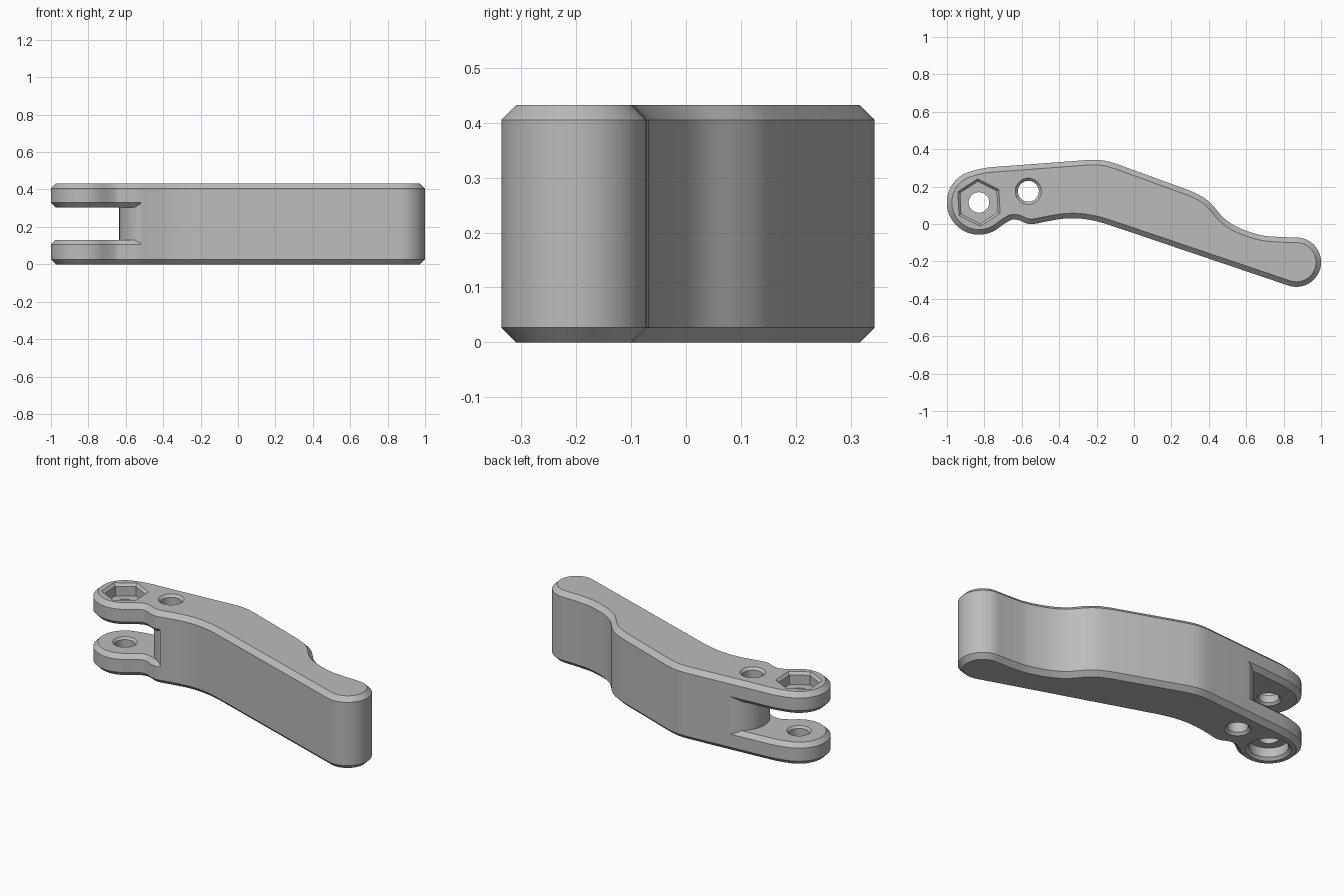
import bpy, bmesh
from math import sin, cos, radians
from mathutils import Vector

if "Cube" in bpy.data.objects:
    bpy.data.objects.remove(bpy.data.objects["Cube"])

HEIGHT, CHAMFER = 0.432, 0.027
SLOT_LOW, SLOT_HIGH = 0.13, 0.305
PIVOT, PIVOT_R = (-0.829, 0.115), 0.172
TIP, TIP_R = (0.868, -0.204), 0.132

grey = bpy.data.materials.new("plain_grey")
grey.use_nodes = True
grey.diffuse_color = (0.5, 0.5, 0.5, 1)
grey.node_tree.nodes["Principled BSDF"].inputs["Base Color"].default_value = (0.5, 0.5, 0.5, 1)


def arc(center, r, start, end, n):
    angles = [radians(start + (end - start) * i / n) for i in range(n + 1)]
    return [Vector((center[0] + r * cos(a), center[1] + r * sin(a))) for a in angles]


def spline(points, steps=5):
    """Smooth curve through the points."""
    p = [Vector(q) for q in points]
    p = [2 * p[0] - p[1]] + p + [2 * p[-1] - p[-2]]
    out = []
    for a, b, c, d in zip(p, p[1:], p[2:], p[3:]):
        for i in range(steps):
            t = i / steps
            out.append(0.5 * (2 * b + (c - a) * t + (2 * a - 5 * b + 4 * c - d) * t ** 2
                              + (3 * b - a - 3 * c + d) * t ** 3))
    return out + [p[-2]]


def offset(loop, amount):
    """Move a counter-clockwise loop outward by the amount."""
    out = []
    for i, p in enumerate(loop):
        e1 = (p - loop[i - 1]).normalized()
        e2 = (loop[(i + 1) % len(loop)] - p).normalized()
        n1, n2 = Vector((e1.y, -e1.x)), Vector((e2.y, -e2.x))
        out.append(p + (n1 + n2) * amount / (1 + n1.dot(n2)))
    return out


def loft(name, rings):
    """Closed solid through (loop, z) rings, bottom to top."""
    bm = bmesh.new()
    rows = [[bm.verts.new((p.x, p.y, z)) for p in loop] for loop, z in rings]
    n = len(rows[0])
    for low, high in zip(rows, rows[1:]):
        for i in range(n):
            j = (i + 1) % n
            bm.faces.new((low[i], low[j], high[j], high[i]))
    bm.faces.new(rows[0][::-1])
    bm.faces.new(rows[-1])
    mesh = bpy.data.meshes.new(name)
    bm.to_mesh(mesh)
    bm.free()
    mesh.materials.append(grey)
    obj = bpy.data.objects.new(name, mesh)
    bpy.context.collection.objects.link(obj)
    return obj


def turned(name, center, profile, sides=48, turn=0):
    """Round or polygonal plug from (radius, z) pairs."""
    return loft(name, [(arc(center, r, turn, turn + 360, sides)[:-1], z) for r, z in profile])


def cut(target, cutter):
    mod = target.modifiers.new("cut", "BOOLEAN")
    mod.operation, mod.solver, mod.object = "DIFFERENCE", "EXACT", cutter
    bpy.context.view_layer.objects.active = target
    bpy.ops.object.modifier_apply(modifier=mod.name)
    bpy.data.objects.remove(cutter)


# Lever outline, counter-clockwise from the top of the pivot eye
outline = arc(PIVOT, PIVOT_R, 108, 308, 40)
outline += spline([(-0.69, 0.004), (-0.65, 0.024), (-0.615, 0.02), (-0.58, 0.005), (-0.54, 0),
                   (-0.46, 0.015), (-0.38, 0.028), (-0.30, 0.03), (-0.22, 0.019), (-0.15, 0.001)])
outline += arc(TIP, TIP_R, 251.5, 450, 36)
outline += spline([(0.78, -0.07), (0.68, -0.06), (0.565, -0.022), (0.484, 0.028),
                   (0.42, 0.1), (0.37, 0.143), (0.30, 0.178)])
outline += spline([(-0.09, 0.32), (-0.15, 0.337), (-0.2, 0.343), (-0.25, 0.342)])
outline += spline([(-0.76, 0.304), (-0.80, 0.299), (-0.84, 0.291)])

# Chamfered lever body
lever = loft("lever", [(offset(outline, -CHAMFER), 0), (outline, CHAMFER),
                       (outline, HEIGHT - CHAMFER), (offset(outline, -CHAMFER), HEIGHT)])

# Fork slot, leaving bevelled lips on both prongs and a rounded inner wall
corners = [Vector(c) for c in ((-1.3, -0.4), (-0.52, -0.4), (-0.52, 0.6), (-1.3, 0.6))]
slot = loft("slot_cutter", [(corners, SLOT_LOW - 0.035), (corners, SLOT_HIGH + 0.035)])
wide, narrow = offset(outline, 0.025), offset(outline, -0.025)
cut(slot, loft("lower_lip", [(wide, SLOT_LOW - 0.05), (narrow, SLOT_LOW)]))
cut(slot, loft("upper_lip", [(narrow, SLOT_HIGH), (wide, SLOT_HIGH + 0.05)]))
cut(slot, turned("inner_wall", (-0.473, 0.165), [(0.162, -0.1), (0.162, 0.6)], 64))
cut(lever, slot)

# Pivot bore with a round recess underneath and eased edges inside the fork
cut(lever, turned("pivot_bore", PIVOT, [
    (0.135, -0.015), (0.105, 0.015), (0.105, 0.07), (0.055, 0.07), (0.055, 0.118),
    (0.067, SLOT_LOW), (0.067, SLOT_HIGH), (0.055, 0.317), (0.055, 0.4)]))

# Hexagonal nut pocket on top
cut(lever, turned("nut_pocket", PIVOT, [
    (0.112, 0.36), (0.112, HEIGHT - 0.015), (0.142, HEIGHT + 0.015)], 6, 33))

# Second through hole with countersunk ends
cut(lever, turned("cross_hole", (-0.565, 0.175), [
    (0.085, -0.015), (0.056, 0.014), (0.056, HEIGHT - 0.014), (0.085, HEIGHT + 0.015)]))

bpy.ops.object.select_all(action="DESELECT")
lever.select_set(True)
bpy.context.view_layer.objects.active = lever
bpy.ops.object.shade_smooth_by_angle(angle=radians(30))
